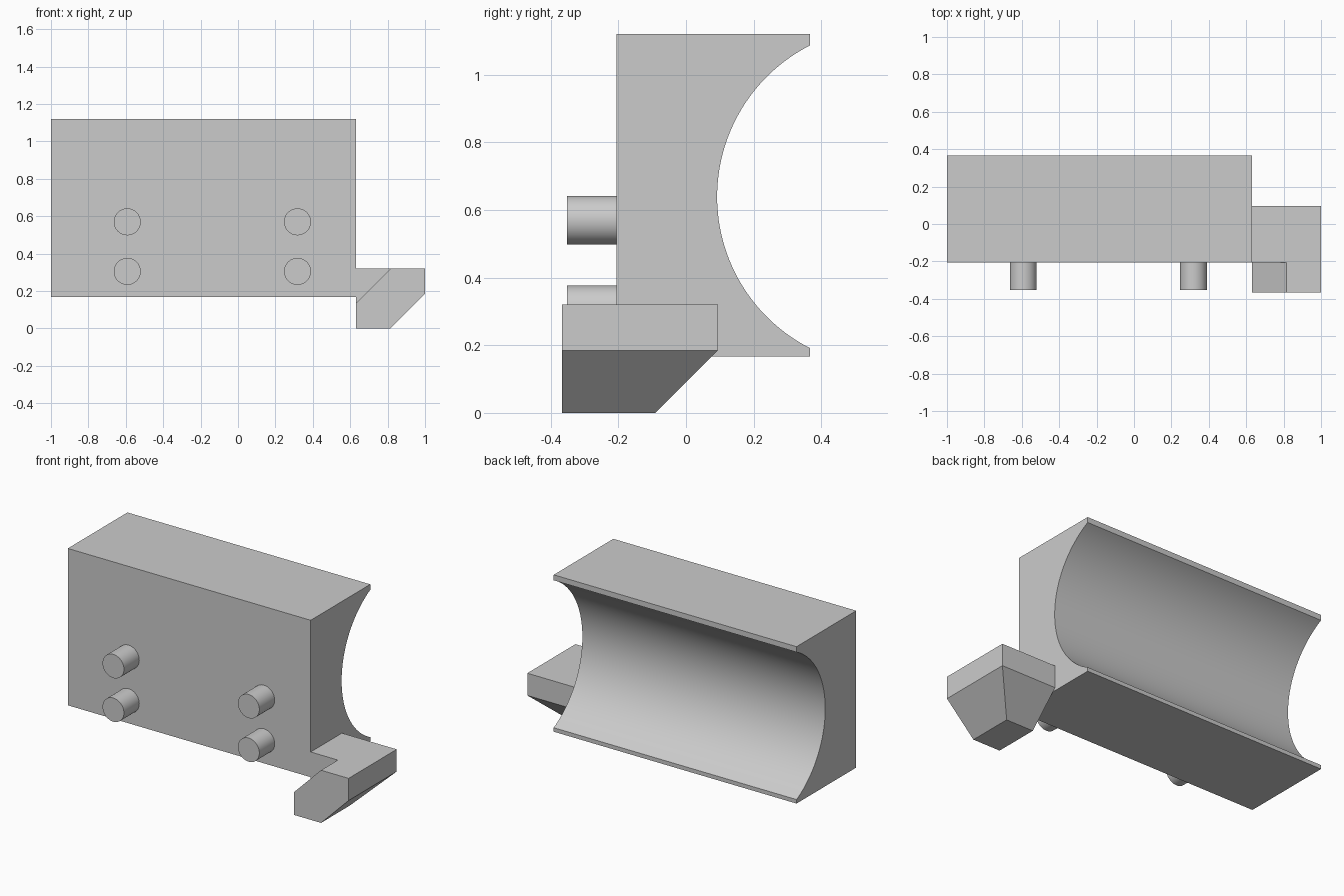
import bpy, bmesh, math
from mathutils import Vector

if "Cube" in bpy.data.objects:
    bpy.data.objects.remove(bpy.data.objects["Cube"], do_unlink=True)

grey = bpy.data.materials.new("light_grey")
grey.use_nodes = True
colour = (0.6, 0.6, 0.6, 1)
grey.diffuse_color = colour
grey.node_tree.nodes["Principled BSDF"].inputs["Base Color"].default_value = colour


def add_object(name, bm):
    bmesh.ops.recalc_face_normals(bm, faces=bm.faces)
    mesh = bpy.data.meshes.new(name)
    bm.to_mesh(mesh)
    bm.free()
    mesh.materials.append(grey)
    obj = bpy.data.objects.new(name, mesh)
    bpy.context.collection.objects.link(obj)
    return obj


def prism(points, direction):
    """Closed solid made by sweeping a flat outline along a vector."""
    bm = bmesh.new()
    face = bm.faces.new([bm.verts.new(p) for p in points])
    swept = bmesh.ops.extrude_face_region(bm, geom=[face], use_keep_orig=True)
    moved = [g for g in swept["geom"] if isinstance(g, bmesh.types.BMVert)]
    bmesh.ops.translate(bm, verts=moved, vec=direction)
    return bm


def smooth(obj):
    bpy.ops.object.select_all(action="DESELECT")
    obj.select_set(True)
    bpy.context.view_layer.objects.active = obj
    bpy.ops.object.shade_smooth_by_angle(angle=math.radians(30))


# Main block with a round trough along its back
LEFT, JOINT = -1.0, 0.632
FRONT, BACK, BOTTOM, TOP = -0.205, 0.367, 0.167, 1.12
radius, centre_y, centre_z = 0.502, 0.594, 0.639
half_angle = math.acos((centre_y - BACK) / radius)
steps = 64
outline = [(LEFT, BACK, BOTTOM), (LEFT, FRONT, BOTTOM),
           (LEFT, FRONT, TOP), (LEFT, BACK, TOP)]
for i in range(steps + 1):
    a = half_angle * (1 - 2 * i / steps)
    outline.append((LEFT, centre_y - radius * math.cos(a),
                    centre_z + radius * math.sin(a)))
smooth(add_object("trough_block", prism(outline, (JOINT - LEFT, 0, 0))))

# Four round pegs on the front
for side, x in (("right", -0.592), ("left", 0.318)):
    for level, z in (("lower", 0.305), ("upper", 0.57)):
        ring = [(x + 0.072 * math.cos(math.tau * k / 48), FRONT,
                 z + 0.072 * math.sin(math.tau * k / 48)) for k in range(48)]
        smooth(add_object(f"{level}_{side}_peg", prism(ring, (0, -0.147, 0))))

# Side bracket: a box chamfered below on its outer and back edges
front_y, back_y, height = -0.367, 0.095, 0.32
section = [(JOINT, 0), (0.815, 0), (1, 0.185), (1, height), (JOINT, height)]
bm = prism([(x, front_y, z) for x, z in section], (0, back_y - front_y, 0))
cut = bmesh.ops.bisect_plane(bm, geom=bm.verts[:] + bm.edges[:] + bm.faces[:],
                             plane_co=(0, back_y, 0.185),
                             plane_no=Vector((0, 1, -1)).normalized(),
                             clear_outer=True)
rim = [g for g in cut["geom_cut"] if isinstance(g, bmesh.types.BMEdge)]
bmesh.ops.holes_fill(bm, edges=rim, sides=0)
bracket = add_object("side_bracket", bm)

# Slanted notch in the front inner corner of the bracket
wedge = [(0.535, 0.04), (0.915, 0.42), (0.535, 0.42)]
cutter = add_object("notch_cutter", prism([(x, -0.5, z) for x, z in wedge],
                                          (0, FRONT + 0.5, 0)))
cutter.hide_render = True
notch = bracket.modifiers.new("notch", "BOOLEAN")
notch.operation, notch.solver, notch.object = "DIFFERENCE", "EXACT", cutter
bpy.ops.object.select_all(action="DESELECT")
bracket.select_set(True)
bpy.context.view_layer.objects.active = bracket
bpy.ops.object.modifier_apply(modifier="notch")
bpy.data.objects.remove(cutter, do_unlink=True)
